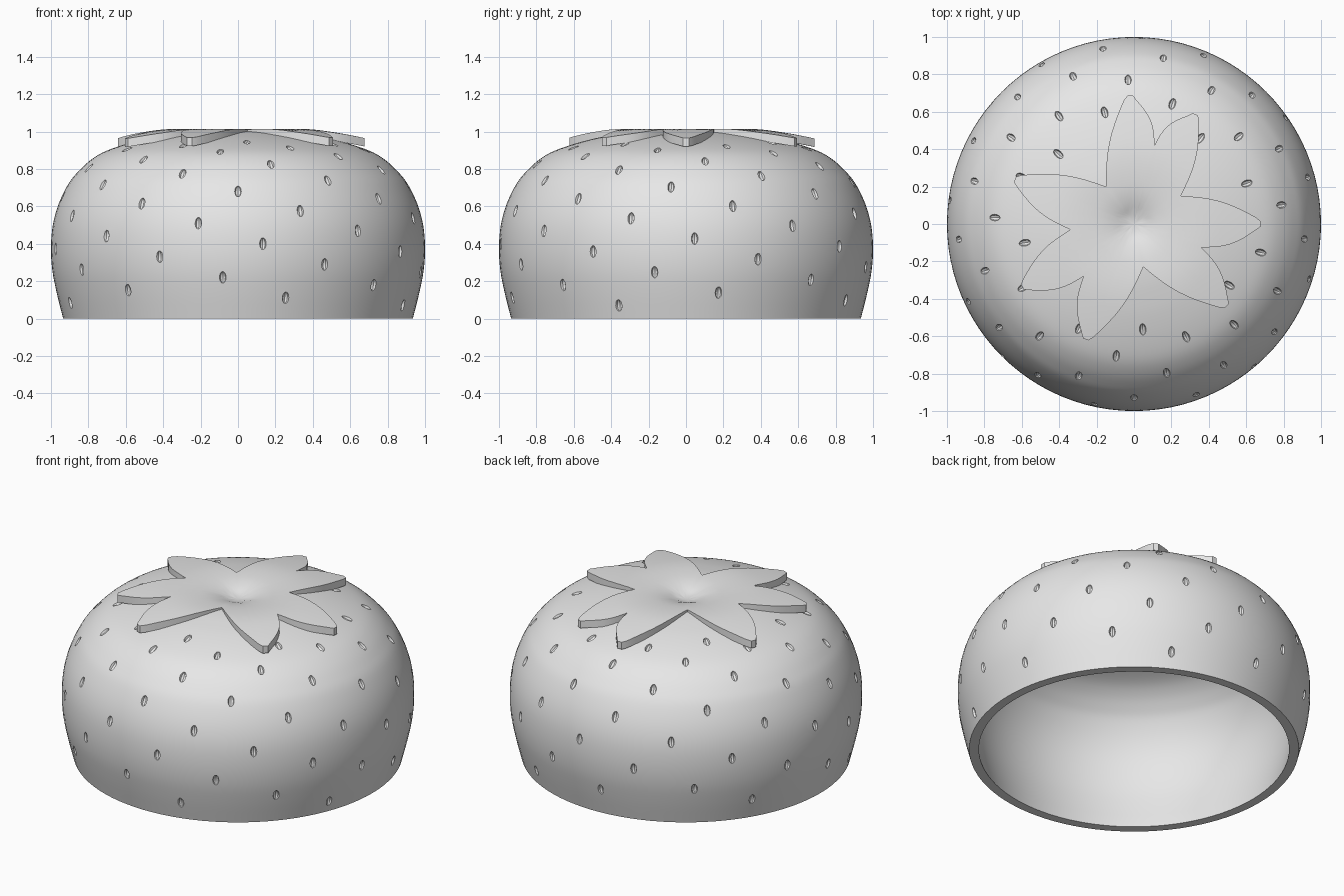
import bpy, bmesh, math
from mathutils import Vector, Matrix

if "Cube" in bpy.data.objects:
    bpy.data.objects.remove(bpy.data.objects["Cube"], do_unlink=True)

grey = bpy.data.materials.new("plain grey")
grey.use_nodes = True
grey.diffuse_color = (0.8, 0.8, 0.8, 1)
grey.node_tree.nodes["Principled BSDF"].inputs["Base Color"].default_value = (0.8, 0.8, 0.8, 1)


def make_object(name, bm):
    bmesh.ops.recalc_face_normals(bm, faces=bm.faces)
    mesh = bpy.data.meshes.new(name)
    bm.to_mesh(mesh)
    bm.free()
    mesh.materials.append(grey)
    obj = bpy.data.objects.new(name, mesh)
    bpy.context.collection.objects.link(obj)
    return obj


def select(obj):
    bpy.ops.object.select_all(action='DESELECT')
    obj.select_set(True)
    bpy.context.view_layer.objects.active = obj


def smooth_path(points, steps):
    """Catmull-Rom curve through 2D points."""
    p = [Vector(q) for q in points]
    p = [2 * p[0] - p[1]] + p + [2 * p[-1] - p[-2]]
    out = []
    for a, b, c, d in zip(p, p[1:], p[2:], p[3:]):
        for i in range(steps):
            t = i / steps
            out.append(0.5 * (2 * b + (c - a) * t + (2 * a - 5 * b + 4 * c - d) * t * t
                              + (3 * b - a - 3 * c + d) * t ** 3))
    return out + [p[-2]]


def lookup(x, table):
    """Linear interpolation in a list of (x, y) pairs sorted by x."""
    for (x0, y0), (x1, y1) in zip(table, table[1:]):
        if x <= x1:
            return y0 + (y1 - y0) * (x - x0) / (x1 - x0)
    return table[-1][1]


# Berry shell: lathed wall, open at the bottom, dimpled at the top
outer = smooth_path([(.935, 0), (.97, .14), (.993, .26), (1, .38), (.99, .5), (.96, .61),
                     (.91, .715), (.86, .78), (.8, .838), (.725, .887), (.62, .927),
                     (.5, .96), (.4, .98), (.3, .995), (.2, 1), (.1, .98), (0, .955)], 4)
WALL = 0.055


def tangent(i):
    return (outer[min(i + 1, len(outer) - 1)] - outer[max(i - 1, 0)]).normalized()


inner = []
for i, p in enumerate(outer):
    t = tangent(i)
    inner.append(p - WALL * Vector((t.y, -t.x)))
inner[0] = Vector((outer[0].x - WALL, 0))
inner[-1] = Vector((0, outer[-1].y - WALL))

bm = bmesh.new()
loop = [bm.verts.new((max(p.x, 0), 0, p.y)) for p in outer[::-1] + inner]
edges = [bm.edges.new(pair) for pair in zip(loop, loop[1:])]
bmesh.ops.spin(bm, geom=loop + edges, cent=(0, 0, 0), axis=(0, 0, 1),
               angle=2 * math.pi, steps=96)
bmesh.ops.remove_doubles(bm, verts=bm.verts, dist=0.0002)
shell = make_object("berry_shell", bm)

# Seed pits: small ellipsoids on a golden-angle spiral, cut from the shell
pit_height = [(-35, .947), (-21, .893), (-13, .825), (-8, .775), (0, .68),
              (13, .51), (21, .4), (34, .22), (45, .07)]
GOLDEN = math.pi * (3 - math.sqrt(5))
bm = bmesh.new()
for k in range(-35, 46):
    z = lookup(k, pit_height)
    i = min(range(len(outer)), key=lambda n: abs(outer[n].y - z) + (outer[n].x < .4))
    t = tangent(i)
    a = -math.pi / 2 + GOLDEN * k
    radial = Vector((math.cos(a), math.sin(a), 0))
    up = radial * t.x + Vector((0, 0, t.y))
    out = radial * t.y - Vector((0, 0, t.x))
    side = up.cross(out)
    # slide along the tangent to the exact height
    p = outer[i] + t * (z - outer[i].y) / t.y
    frame = Matrix((side, out, up)).transposed().to_4x4()
    frame.translation = radial * p.x + Vector((0, 0, p.y))
    bmesh.ops.create_uvsphere(bm, u_segments=8, v_segments=8, radius=1,
                              matrix=frame @ Matrix.Diagonal((.018, .018, .032, 1)))
pits = make_object("seed_pit_cutter", bm)
pits.hide_render = True

cut = shell.modifiers.new("seed_pits", 'BOOLEAN')
cut.operation = 'DIFFERENCE'
cut.solver = 'EXACT'
cut.object = pits
select(shell)
bpy.ops.object.modifier_apply(modifier=cut.name)
bpy.data.objects.remove(pits, do_unlink=True)
bpy.ops.object.shade_smooth_by_angle(angle=math.radians(30))

# Leaf crown: seven uneven pointed lobes draped over the top
tips = [(-.02, .69), (-.64, .24), (-.6, -.34), (-.26, -.62), (.5, -.44), (.68, 0), (.33, .59)]
valleys = [(.11, .42), (-.15, .2), (-.34, -.03), (-.27, -.28), (.05, -.23), (.36, -.125), (.25, .15)]
leaf_top = smooth_path([(0, .962), (.05, .968), (.1, .987), (.15, 1), (.2, 1.008), (.3, 1.014),
                        (.4, 1.011), (.5, .998), (.6, .981), (.7, .96)], 3)
LEAF_THICK = 0.045


def lobe_side(valley, shoulder, sign):
    """Bulging edge from a valley to the rounded tip."""
    d = shoulder - valley
    bulge = sign * Vector((d.y, -d.x)).normalized()
    return [valley + d * t + bulge * 0.03 * math.sin(math.pi * t)
            for t in (n / 8 for n in range(9))]


outline = []
for n, tip in enumerate(tips):
    tip, v0, v1 = Vector(tip), Vector(valleys[n]), Vector(valleys[(n + 1) % 7])
    axis = (tip - (v0 + v1) / 2).normalized()
    across = Vector((axis.y, -axis.x))
    back = tip - axis * 0.03
    outline += lobe_side(v0, back + across * 0.035, 1)
    outline += [tip + across * 0.015 - axis * 0.004, tip - across * 0.015 - axis * 0.004]
    outline += lobe_side(v1, back - across * 0.035, -1)[:0:-1]

bm = bmesh.new()
RINGS = 14
count = len(outline)
rims = []
for drop in (0, LEAF_THICK):
    centre = bm.verts.new((0, 0, leaf_top[0].y - drop))
    previous = None
    for r in range(1, RINGS + 1):
        ring = []
        for p in outline:
            q = p * (r / RINGS)
            ring.append(bm.verts.new((q.x, q.y, lookup(q.length, leaf_top) - drop)))
        for j in range(count):
            m = (j + 1) % count
            if previous:
                bm.faces.new((previous[j], ring[j], ring[m], previous[m]))
            else:
                bm.faces.new((centre, ring[j], ring[m]))
        previous = ring
    rims.append(previous)
for j in range(count):
    m = (j + 1) % count
    bm.faces.new((rims[0][j], rims[1][j], rims[1][m], rims[0][m]))
crown = make_object("leaf_crown", bm)
select(crown)
bpy.ops.object.shade_smooth_by_angle(angle=math.radians(35))
